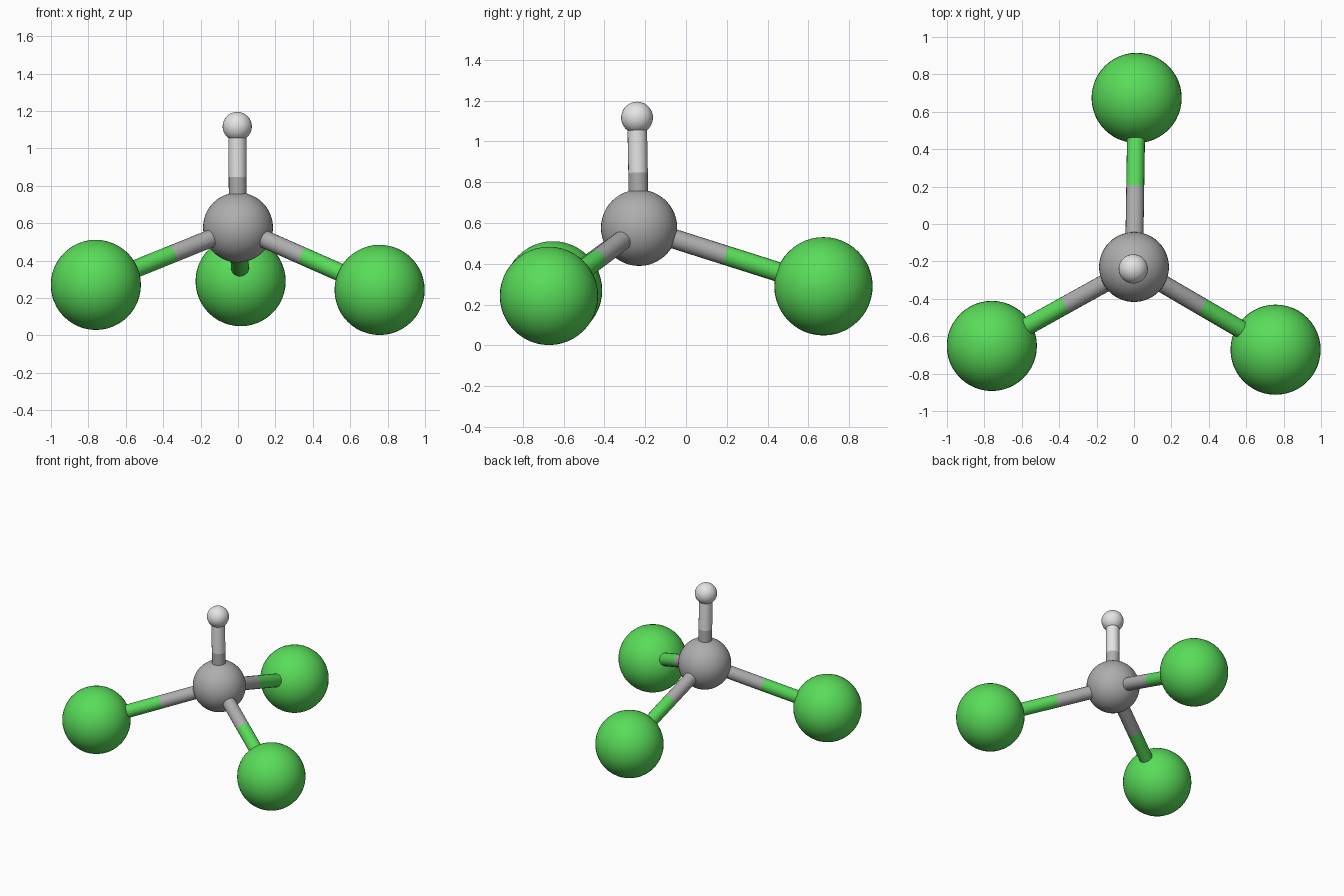
import bpy
from mathutils import Vector

if "Cube" in bpy.data.objects:
    bpy.data.objects.remove(bpy.data.objects["Cube"])


def material(name, rgb):
    m = bpy.data.materials.new(name)
    m.diffuse_color = (*rgb, 1)
    m.use_nodes = True
    m.node_tree.nodes["Principled BSDF"].inputs["Base Color"].default_value = m.diffuse_color
    return m


GREY = material("carbon grey", (0.42, 0.42, 0.42))
WHITE = material("hydrogen white", (0.78, 0.78, 0.78))
GREEN = material("chlorine green", (0.10, 0.72, 0.10))

BOND_RADIUS = 0.048


def finish(name, mat):
    ob = bpy.context.object
    ob.name = name
    ob.data.materials.append(mat)
    bpy.ops.object.shade_smooth_by_angle()
    return ob


def ball(name, centre, radius, mat):
    bpy.ops.mesh.primitive_uv_sphere_add(
        segments=48, ring_count=24, radius=radius, location=centre)
    return finish(name, mat)


def rod(name, a, b, mat):
    d = b - a
    bpy.ops.mesh.primitive_cylinder_add(
        vertices=20, radius=BOND_RADIUS, depth=d.length, location=(a + b) / 2,
        rotation=d.to_track_quat('Z', 'Y').to_euler())
    return finish(name, mat)


# Central atom
carbon = Vector((0.0, -0.23, 0.577))
ball("carbon_atom", carbon, 0.187, GREY)

# Outer atoms: name, centre, radius, colour, where the bond changes colour
outer = [
    ("hydrogen", (-0.004, -0.24, 1.117), 0.078, WHITE, 0.50),
    ("chlorine_left", (-0.76, -0.652, 0.27), 0.241, GREEN, 0.47),
    ("chlorine_right", (0.757, -0.672, 0.243), 0.241, GREEN, 0.47),
    ("chlorine_back", (0.014, 0.674, 0.29), 0.241, GREEN, 0.47),
]
for name, pos, radius, mat, split in outer:
    centre = Vector(pos)
    ball(name + "_atom", centre, radius, mat)
    # Two-tone bond between the ball centres
    middle = carbon.lerp(centre, split)
    rod(name + "_bond_inner", carbon, middle, GREY)
    rod(name + "_bond_outer", middle, centre, mat)
